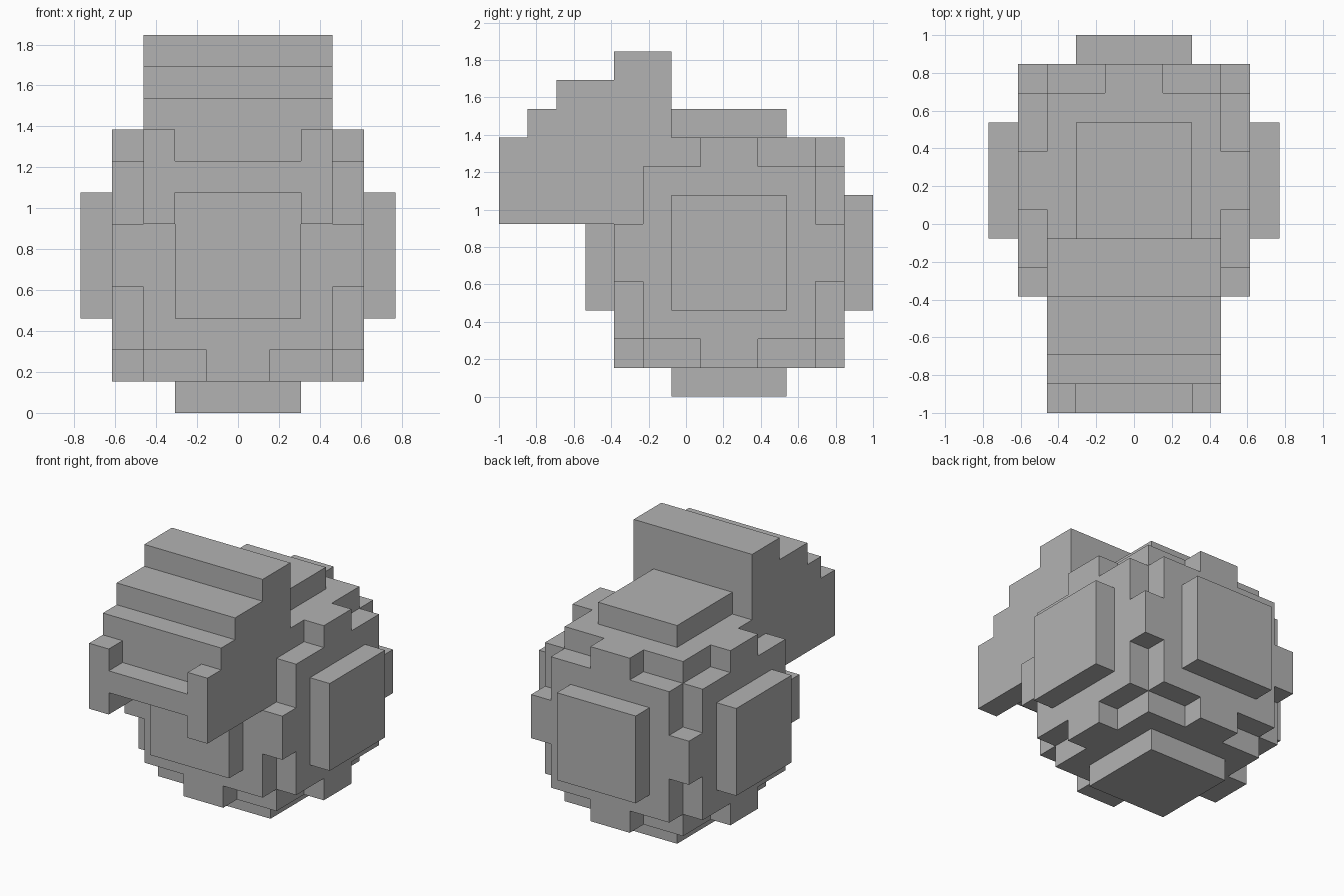
import bpy, bmesh, math
from itertools import product
from mathutils import Vector

cube = bpy.data.objects.get("Cube")
if cube:
    bpy.data.objects.remove(cube, do_unlink=True)

U = 2 / 13                      # edge of one block
DEPTH = 13

grey = bpy.data.materials.new("stone_grey")
colour = (0.45, 0.45, 0.45, 1)
grey.use_nodes = True
grey.diffuse_color = colour
grey.node_tree.nodes["Principled BSDF"].inputs["Base Color"].default_value = colour


def box(xs, ys, zs):
    """Set of block cells filling three half-open ranges."""
    return set(product(range(*xs), range(*ys), range(*zs)))


def notched(cell):
    """Cells along the ball's edges, apart from the middle two of each edge."""
    local = (cell[0] + 4, cell[1] - 4, cell[2] - 1)
    ends = sum(c in (0, 7) for c in local)
    return ends > 1 and not any(c in (3, 4) for c in local)


# Rounded block ball
ball = {c for c in box((-4, 4), (4, 12), (1, 9)) if not notched(c)}

# Raised square pad on each of the six sides
flat, deep, tall = (-2, 2), (6, 10), (3, 7)
pads = {
    "left_pad": box((4, 5), deep, tall),
    "right_pad": box((-5, -4), deep, tall),
    "front_pad": box(flat, (3, 4), tall),
    "back_pad": box(flat, (12, 13), tall),
    "top_pad": box(flat, deep, (9, 10)),
    "bottom_pad": box(flat, deep, (0, 1)),
}

# Stepped hood over the front, with a notched lip and an open underside
hood = set()
for y, top in enumerate((9, 10, 11, 11, 12, 12)):
    hood |= box((-3, 3), (y, y + 1), (6, top))
hood -= box(flat, (0, 1), (8, 9))
hood -= box(flat, (0, 3), (6, 7))
hood -= ball | pads["front_pad"]

parts = {"ball_body": ball, "hood": hood, **pads}
solid = set().union(*parts.values())


def build(name, cells):
    """Skin the cells where they meet open air and merge flat areas."""
    bm = bmesh.new()
    corners = {}

    def vert(p):
        key = tuple(p)
        if key not in corners:
            corners[key] = bm.verts.new((p[0] * U, (p[1] - DEPTH / 2) * U, p[2] * U))
        return corners[key]

    for cell in sorted(cells):
        for axis, side in product(range(3), (0, 1)):
            near = list(cell)
            near[axis] += 2 * side - 1
            if tuple(near) in solid:
                continue
            base = list(cell)
            base[axis] += side
            a, b = (axis + 1) % 3, (axis + 2) % 3
            loop = []
            for i, j in ((0, 0), (1, 0), (1, 1), (0, 1)):
                p = base[:]
                p[a] += i
                p[b] += j
                loop.append(vert(p))
            bm.faces.new(loop if side else loop[::-1])
    bmesh.ops.dissolve_limit(bm, angle_limit=math.radians(1),
                             verts=bm.verts[:], edges=bm.edges[:])
    mesh = bpy.data.meshes.new(name)
    bm.to_mesh(mesh)
    bm.free()
    mesh.materials.append(grey)
    obj = bpy.data.objects.new(name, mesh)
    bpy.context.scene.collection.objects.link(obj)


for part, cells in parts.items():
    build(part, cells)
